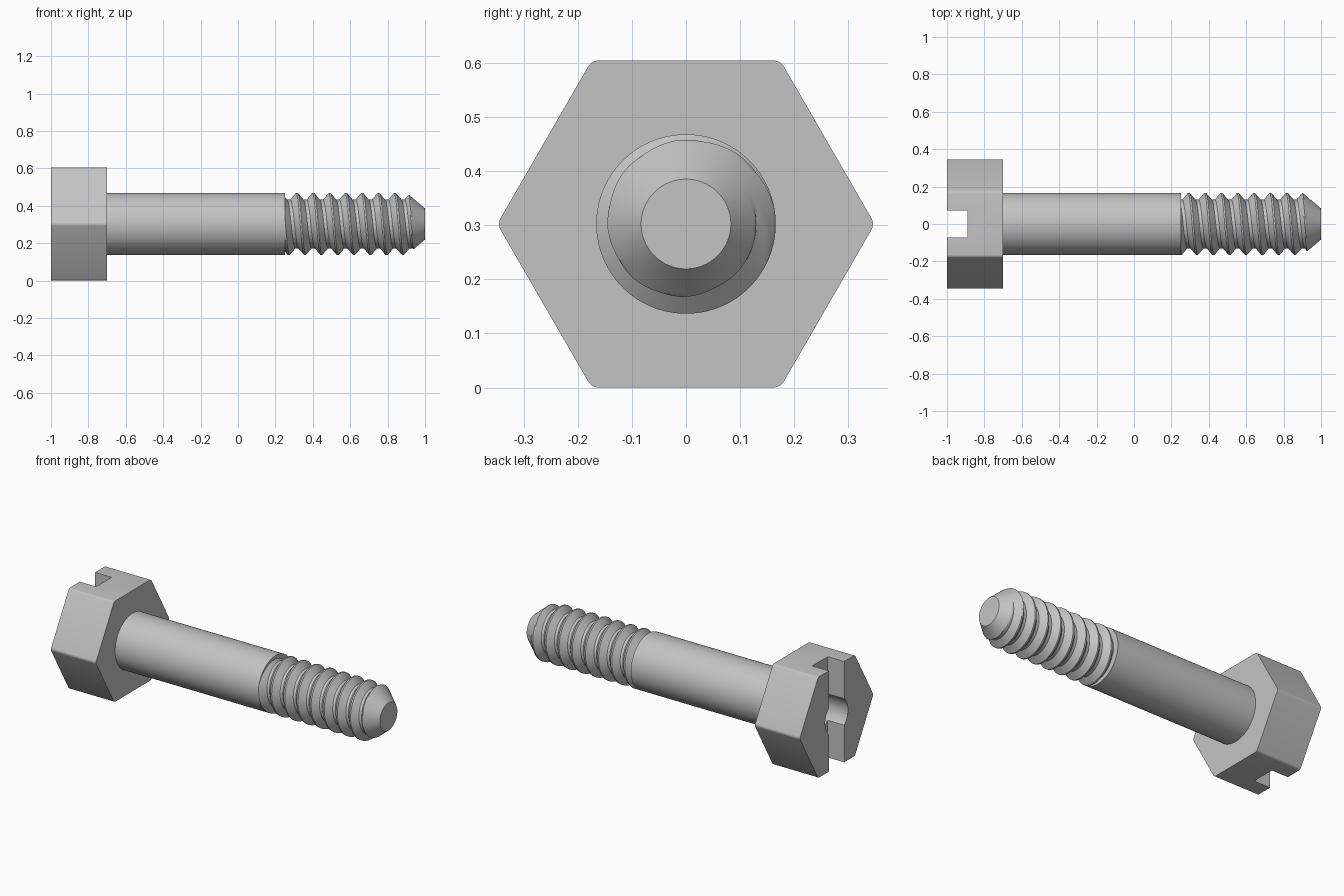
import bpy, bmesh, math
from mathutils import Matrix

if "Cube" in bpy.data.objects:
    bpy.data.objects.remove(bpy.data.objects["Cube"])

AXIS_Z = 0.3025
SHANK_R, ROOT_R, TIP_R = 0.166, 0.130, 0.083
HEAD_START, HEAD_END, SHANK_END, TIP = -1.0, -0.7, 0.25, 1.0
PITCH, CREST_X, TAPER = 0.0873, 0.926, 0.85

steel = bpy.data.materials.new("steel_grey")
steel.use_nodes = True
colour = (0.55, 0.55, 0.55, 1)
steel.diffuse_color = colour
steel.node_tree.nodes["Principled BSDF"].inputs["Base Color"].default_value = colour


def make_object(name, bm):
    bmesh.ops.recalc_face_normals(bm, faces=bm.faces)
    mesh = bpy.data.meshes.new(name)
    bm.to_mesh(mesh)
    bm.free()
    mesh.materials.append(steel)
    obj = bpy.data.objects.new(name, mesh)
    bpy.context.collection.objects.link(obj)
    return obj


def prism_x(sides, radius, x0, x1):
    """Closed prism along the x axis, with a corner pointing along y."""
    bm = bmesh.new()
    place = (Matrix.Translation(((x0 + x1) / 2, 0, AXIS_Z))
             @ Matrix.Rotation(math.pi / 2, 4, 'Y'))
    bmesh.ops.create_cone(bm, cap_ends=True, segments=sides, radius1=radius,
                          radius2=radius, depth=x1 - x0, matrix=place)
    return bm


def activate(obj):
    bpy.ops.object.select_all(action='DESELECT')
    obj.select_set(True)
    bpy.context.view_layer.objects.active = obj


def smooth(obj, degrees):
    activate(obj)
    bpy.ops.object.shade_smooth_by_angle(angle=math.radians(degrees))


def cut(target, cutter):
    activate(target)
    mod = target.modifiers.new("cut", 'BOOLEAN')
    mod.operation = 'DIFFERENCE'
    mod.solver = 'EXACT'
    mod.object = cutter
    bpy.ops.object.modifier_apply(modifier=mod.name)
    bpy.data.objects.remove(cutter)


# Hexagonal head: corners toward +y and -y, slightly rounded
bm = prism_x(6, AXIS_Z / math.cos(math.pi / 6), HEAD_START, HEAD_END)
corner = max(bm.verts, key=lambda v: abs(v.co.y))
if abs(corner.co.z - AXIS_Z) > 0.01:
    bmesh.ops.rotate(bm, verts=bm.verts, cent=(0, 0, AXIS_Z),
                     matrix=Matrix.Rotation(math.pi / 6, 3, 'X'))
long_edges = [e for e in bm.edges
              if abs(e.verts[0].co.x - e.verts[1].co.x) > 0.1]
bmesh.ops.bevel(bm, geom=long_edges, offset=0.012, segments=4, profile=0.5,
                affect='EDGES')
head = make_object("hex_head", bm)

# Driver slot and round recess in the end of the head
bm = bmesh.new()
bmesh.ops.create_cube(bm, size=1, matrix=Matrix.Translation((-1.0, 0, AXIS_Z))
                      @ Matrix.Diagonal((0.22, 0.146, 1, 1)))
cut(head, make_object("slot_cutter", bm))
cut(head, make_object("recess_cutter", prism_x(64, 0.108, -1.1, -0.83)))
smooth(head, 10)

# Plain shank
smooth(make_object("shank", prism_x(96, SHANK_R, HEAD_END, SHANK_END)), 30)


def thread_radius(x, turn):
    """Radius of the right-hand thread, trimmed by the tapered tip."""
    phase = ((x - CREST_X) / PITCH - turn) % 1
    distance = min(phase, 1 - phase)
    fall = min(max((distance - 0.05) / 0.35, 0), 1)
    radius = SHANK_R - (SHANK_R - ROOT_R) * fall
    return min(radius, TIP_R + (TIP - x) * TAPER)


# Threaded end: a grid sheared along the helix, so crests follow its edges
TURN_STEPS, PITCH_STEPS = 96, 20
first = (math.floor((SHANK_END - CREST_X) / PITCH) - 1) * PITCH_STEPS
last = (math.ceil((TIP - CREST_X) / PITCH) + 1) * PITCH_STEPS
bm = bmesh.new()
columns = []
for i in range(TURN_STEPS + 1):
    turn = i / TURN_STEPS
    angle = math.tau * turn
    column = []
    for j in range(first, last + 1):
        x = CREST_X + PITCH * (j / PITCH_STEPS + turn)
        x = min(max(x, SHANK_END), TIP)
        r = thread_radius(x, turn)
        column.append(bm.verts.new((x, -r * math.sin(angle),
                                    AXIS_Z + r * math.cos(angle))))
    columns.append(column)
for a, b in zip(columns, columns[1:]):
    for j in range(len(a) - 1):
        bm.faces.new((a[j], a[j + 1], b[j + 1], b[j]))
bmesh.ops.remove_doubles(bm, verts=bm.verts, dist=0.0002)
rim = [e for e in bm.edges if e.is_boundary]
bmesh.ops.holes_fill(bm, edges=rim, sides=0)
smooth(make_object("threaded_end", bm), 30)
